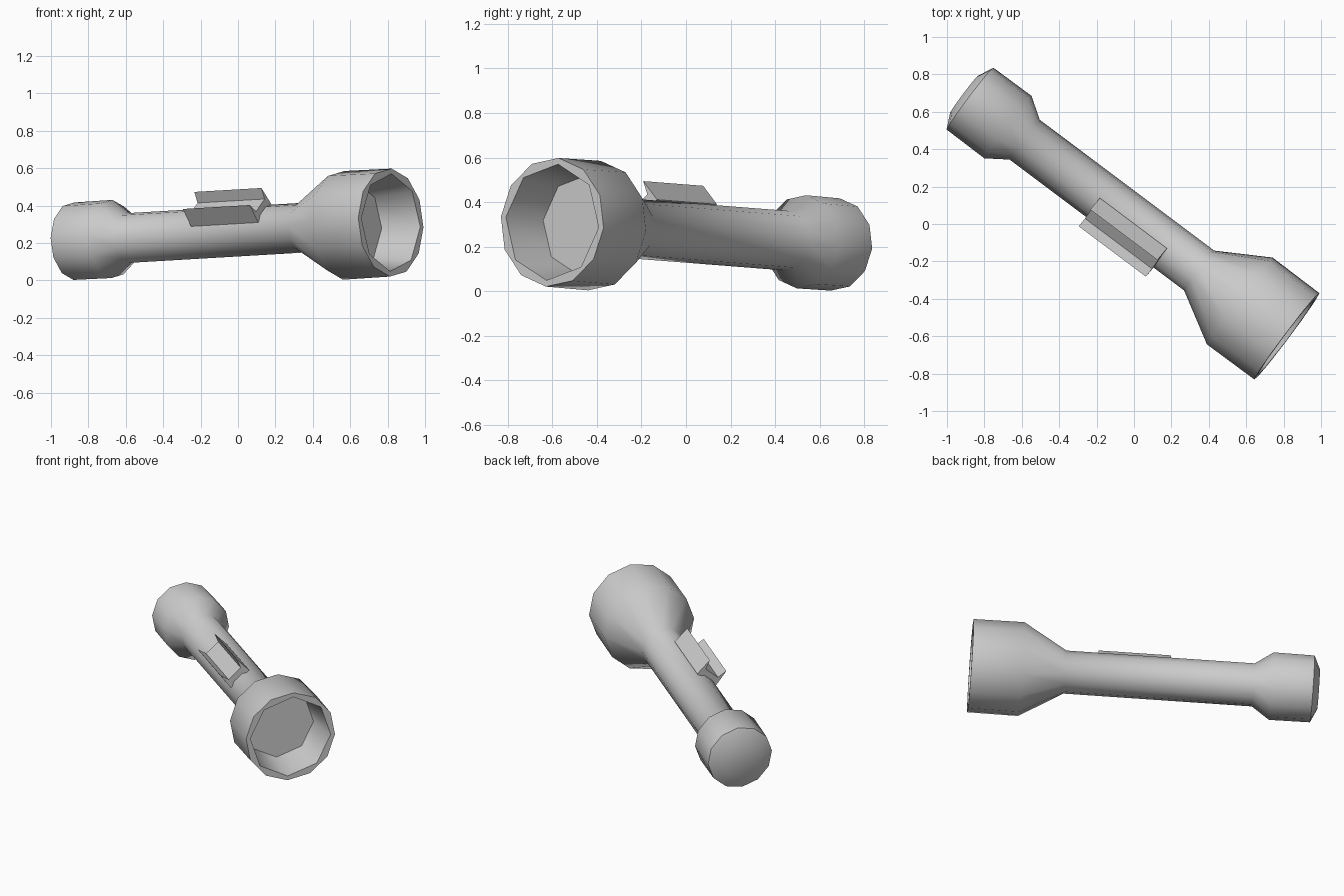
import bpy, bmesh
from math import sin, cos, pi, radians, atan
from mathutils import Matrix, Vector

if "Cube" in bpy.data.objects:
    bpy.data.objects.remove(bpy.data.objects["Cube"])

# Frame of the torch: local z runs along the barrel, local y points to the switch
PITCH, ROLL = atan(0.047), radians(40)
side = Vector((0.6, 0.8, 0))
axis = Vector((0.8 * cos(PITCH), -0.6 * cos(PITCH), sin(PITCH)))
up = axis.cross(side)
FRAME = (Matrix.Translation((0.006, 0.008, 0.262))
         @ Matrix((side, up, axis)).transposed().to_4x4()
         @ Matrix.Rotation(ROLL, 4, 'Z'))


def finish(name, bm, angle=None):
    bmesh.ops.recalc_face_normals(bm, faces=bm.faces)
    mesh = bpy.data.meshes.new(name)
    bm.to_mesh(mesh)
    bm.free()
    mesh.transform(FRAME)
    ob = bpy.data.objects.new(name, mesh)
    bpy.context.collection.objects.link(ob)
    if angle:
        bpy.ops.object.select_all(action='DESELECT')
        ob.select_set(True)
        bpy.context.view_layer.objects.active = ob
        bpy.ops.object.shade_smooth_by_angle(angle=radians(angle))
    return ob


def ring(bm, r, z, n, phase):
    return [bm.verts.new((r * cos(phase + 2 * pi * i / n),
                          r * sin(phase + 2 * pi * i / n), z)) for i in range(n)]


def skin(bm, rings):
    for a, b in zip(rings, rings[1:]):
        n = len(a)
        for i in range(n):
            j = (i + 1) % n
            bm.faces.new((a[i], a[j], b[j], b[i]))


# Outer shell (tail cap, barrel, head) with an open recessed lens well
OUTER = [(0.125, -1.144), (0.208, -1.105), (0.210, -0.851), (0.134, -0.739),
         (0.134, 0.4285), (0.292, 0.70), (0.290, 1.015)]
INNER = [(0.262, 1.015), (0.225, 0.785)]

bm = bmesh.new()
shell = [ring(bm, r, z, 12, pi / 12) for r, z in OUTER]
skin(bm, shell)
bm.faces.new(shell[0])
well = [ring(bm, r, z, 8, pi / 2) for r, z in INNER]
skin(bm, well)
bm.faces.new(well[1])
# Flat rim between the 12-sided head and the 8-sided well
rim = [bm.edges.get((loop[i - 1], loop[i]))
       for loop in (shell[-1], well[0]) for i in range(len(loop))]
bmesh.ops.triangle_fill(bm, use_beauty=True, edges=rim, normal=(0, 0, 1))
finish("torch_body", bm, 46)

# Switch: a short channel with two knife-edged walls
half = [(0.079, 0.112), (0.071, 0.227), (0.052, 0.166)]
profile = half + [(-x, y) for x, y in reversed(half)]
bm = bmesh.new()
ends = [[bm.verts.new((x + 0.004, y, z)) for x, y in profile] for z in (-0.223, 0.226)]
skin(bm, ends)
for e in ends:
    bm.faces.new(e)
finish("switch", bm)
